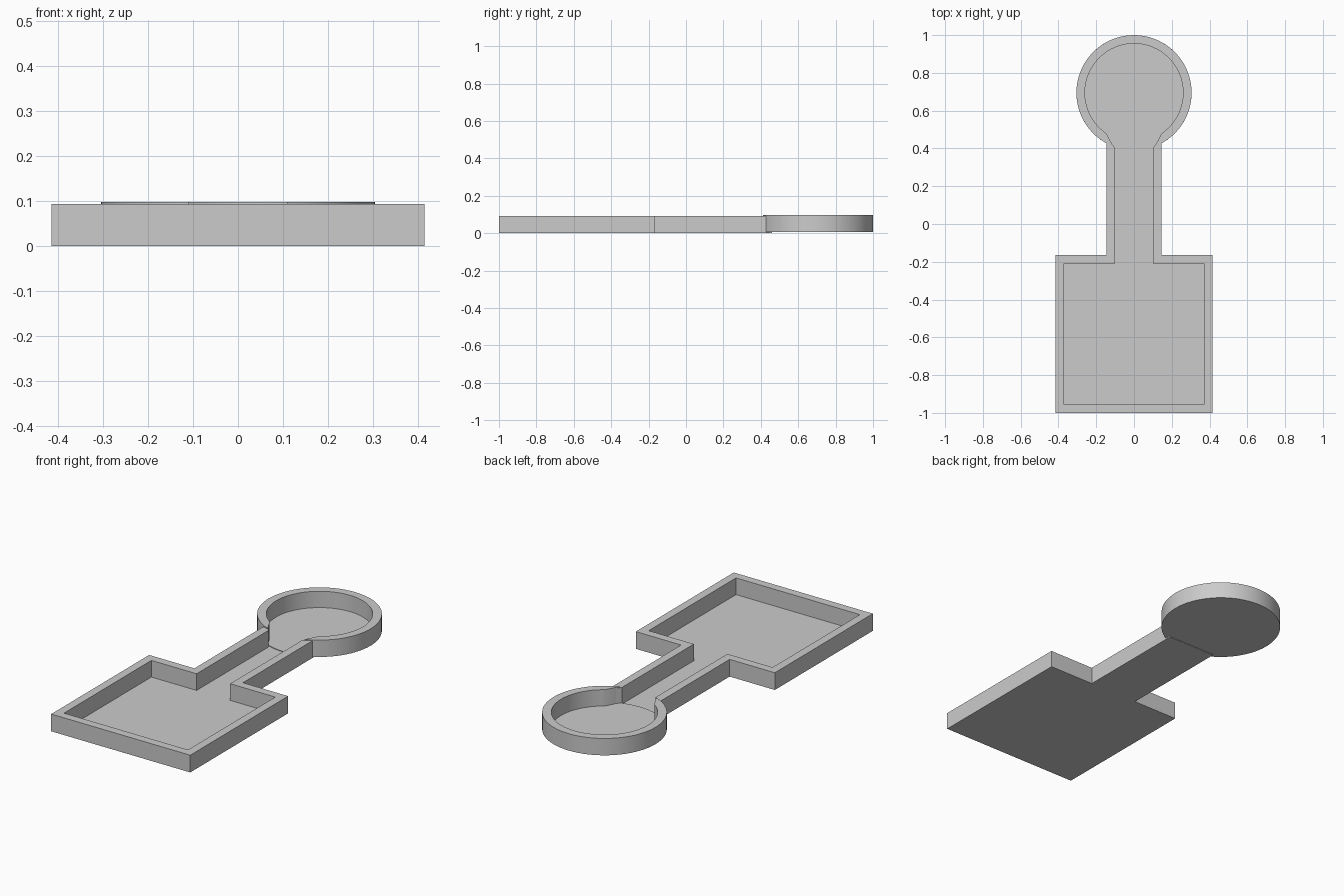
import bpy, bmesh
from math import sin, cos, asin

if "Cube" in bpy.data.objects:
    bpy.data.objects.remove(bpy.data.objects["Cube"])


def prism(name, outline, z0, z1, smooth=False):
    """Extrude a flat outline between two heights."""
    bm = bmesh.new()
    face = bm.faces.new([bm.verts.new((x, y, z0)) for x, y in outline])
    ext = bmesh.ops.extrude_face_region(bm, geom=[face])
    top = [v for v in ext["geom"] if isinstance(v, bmesh.types.BMVert)]
    bmesh.ops.translate(bm, verts=top, vec=(0, 0, z1 - z0))
    bmesh.ops.recalc_face_normals(bm, faces=bm.faces)
    mesh = bpy.data.meshes.new(name)
    bm.to_mesh(mesh)
    bm.free()
    obj = bpy.data.objects.new(name, mesh)
    bpy.context.collection.objects.link(obj)
    if smooth:
        bpy.ops.object.select_all(action='DESELECT')
        obj.select_set(True)
        bpy.context.view_layer.objects.active = obj
        bpy.ops.object.shade_smooth_by_angle(angle=0.5)
    return obj


def arc(r, a0, a1, n):
    """Points on the round room, angle measured from its -y side."""
    return [(r * sin(a0 + (a1 - a0) * i / n), 0.695 - r * cos(a0 + (a1 - a0) * i / n))
            for i in range(n + 1)]


def mirrored(half):
    """Complete a half outline running from right side to left."""
    return half + [(-x, y) for x, y in reversed(half)]


TAU = 6.283185307
R_OUT, R_IN = 0.305, 0.26

# Square room and corridor: wall with an open, slanted far end
outer = [(0.145, 0.46), (0.145, -0.165), (0.415, -0.165), (0.415, -1.0)]
inner = [(0.10, 0.403), (0.10, -0.21), (0.37, -0.21), (0.37, -0.955)]
prism("room_and_corridor_wall", mirrored(outer) + mirrored(inner)[::-1], 0, 0.093)

# Thin floor under them
prism("room_and_corridor_floor", mirrored(outer), 0, 0.003)

# Round room: slightly raised wall with a doorway, and its floor
a_out, a_in = asin(0.11 / R_OUT), asin(0.147 / R_IN)
ring = arc(R_OUT, a_out, TAU - a_out, 64) + arc(R_IN, a_in, TAU - a_in, 64)[::-1]
prism("round_room_wall", ring, 0.007, 0.098, smooth=True)
prism("round_room_floor", arc(R_OUT, 0, TAU, 72)[:-1], 0.007, 0.010, smooth=True)
